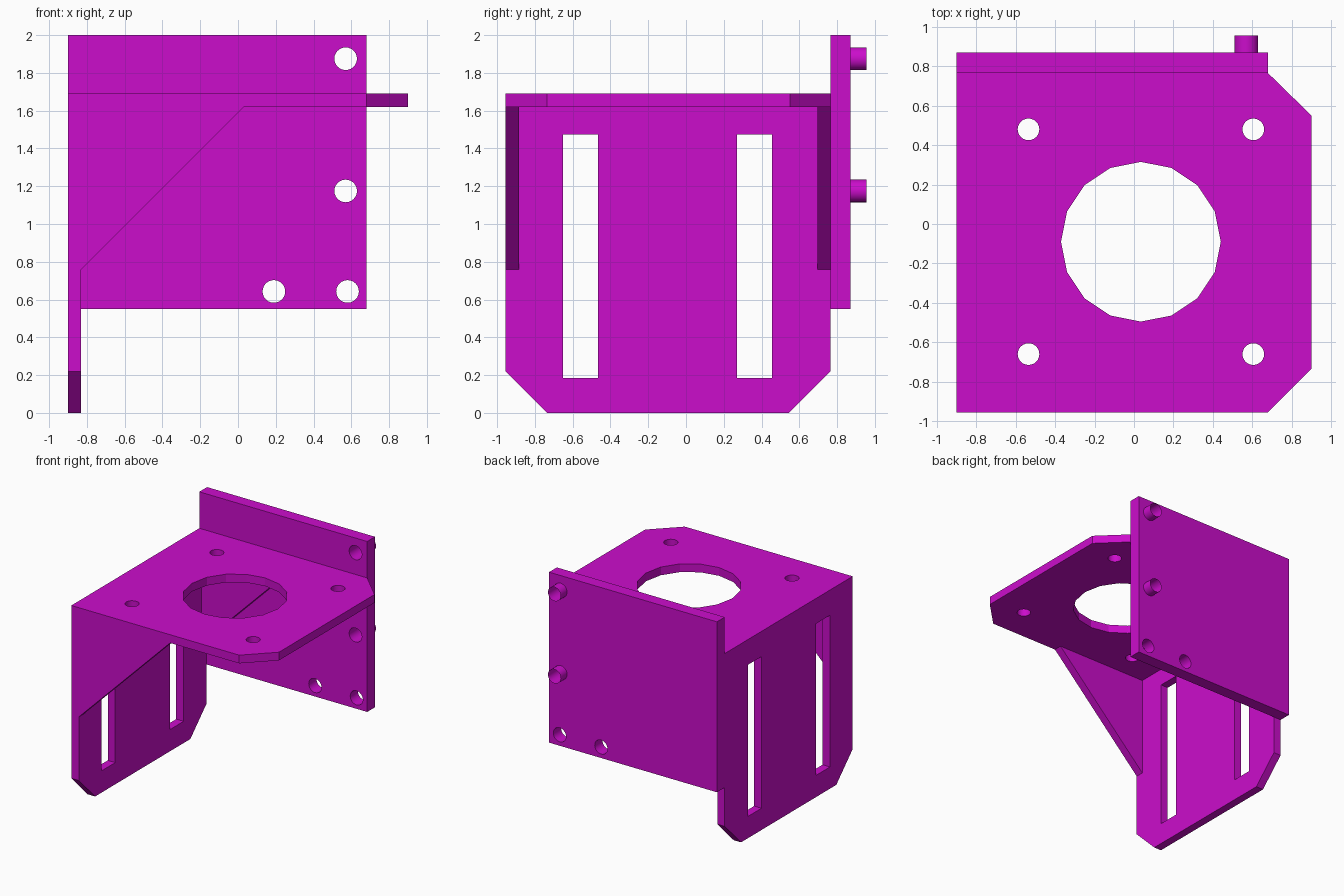
import bpy, bmesh, math
from mathutils import Vector

if "Cube" in bpy.data.objects:
    bpy.data.objects.remove(bpy.data.objects["Cube"])

magenta = bpy.data.materials.new("bright_magenta")
magenta.diffuse_color = (0.6, 0.004, 0.6, 1)
magenta.use_nodes = True
magenta.node_tree.nodes["Principled BSDF"].inputs["Base Color"].default_value = magenta.diffuse_color


def circle(u, v, r, n=24):
    return [(u + r * math.cos(2 * math.pi * i / n), v + r * math.sin(2 * math.pi * i / n)) for i in range(n)]


def rect(u0, u1, v0, v1):
    return [(u0, v0), (u1, v0), (u1, v1), (u0, v1)]


def place(axis, u, v, w):
    # profile plane: the two remaining axes in x, y, z order
    return {"x": Vector((w, u, v)), "y": Vector((u, w, v)), "z": Vector((u, v, w))}[axis]


def finish(name, bm):
    me = bpy.data.meshes.new(name)
    bm.to_mesh(me)
    bm.free()
    me.materials.append(magenta)
    ob = bpy.data.objects.new(name, me)
    bpy.context.collection.objects.link(ob)
    bpy.ops.object.select_all(action='DESELECT')
    ob.select_set(True)
    bpy.context.view_layer.objects.active = ob
    bpy.ops.object.shade_smooth_by_angle(angle=math.radians(20))
    return ob


def plate(name, axis, w0, w1, outline, holes=()):
    """Flat plate from an outline with holes, extruded along an axis."""
    bm = bmesh.new()
    edges = []
    for loop in [outline, *holes]:
        vs = [bm.verts.new(place(axis, u, v, w0)) for u, v in loop]
        edges += [bm.edges.new((vs[i], vs[(i + 1) % len(vs)])) for i in range(len(vs))]
    bmesh.ops.triangle_fill(bm, edges=edges, use_beauty=True, normal=place(axis, 0, 0, 1))
    ext = bmesh.ops.extrude_face_region(bm, geom=bm.faces[:], use_keep_orig=True)
    bmesh.ops.translate(bm, vec=place(axis, 0, 0, w1 - w0),
                        verts=[g for g in ext["geom"] if isinstance(g, bmesh.types.BMVert)])
    bmesh.ops.recalc_face_normals(bm, faces=bm.faces[:])
    return finish(name, bm)


L, F, B = -0.9, -0.955, 0.765      # left, front and inner back limits
T0, T1 = 1.62, 1.69                # top plate heights

# motor mounting plate with large bore and four screw holes
plate("top_plate", "z", T0, T1,
      [(L, F), (0.68, F), (0.9, -0.735), (0.9, 0.55), (0.68, B), (L, B)],
      [circle(0.035, -0.09, 0.405, 16)] +
      [circle(x, y, 0.055) for x in (-0.535, 0.605) for y in (-0.66, 0.48)])

# slotted side plate with chamfered bottom corners
plate("side_plate", "x", L, L + 0.07,
      [(F, T0), (F, 0.22), (F + 0.22, 0), (B - 0.22, 0), (B, 0.22), (B, T0)],
      [rect(y, y + 0.185, 0.185, 1.475) for y in (-0.65, 0.27)])

# back plate with four holes
plate("back_plate", "y", B, 0.87, rect(L, 0.68, 0.55, 2.0),
      [circle(x, z, 0.06) for x, z in ((0.57, 1.875), (0.57, 1.175), (0.19, 0.643), (0.58, 0.643))])

# triangular gussets
for name, y in (("front_gusset", F), ("back_gusset", B - 0.07)):
    plate(name, "y", y, y + 0.07, [(L + 0.07, 0.76), (0.03, T0), (L + 0.07, T0)])

# thin open sleeves behind the two upper holes
for name, z in (("upper_sleeve", 1.875), ("lower_sleeve", 1.175)):
    bm = bmesh.new()
    rings = [[bm.verts.new((u, y, v)) for u, v in circle(0.57, z, 0.06)] for y in (0.87, 0.955)]
    n = len(rings[0])
    for i in range(n):
        j = (i + 1) % n
        bm.faces.new((rings[0][i], rings[1][i], rings[1][j], rings[0][j]))
    finish(name, bm)
